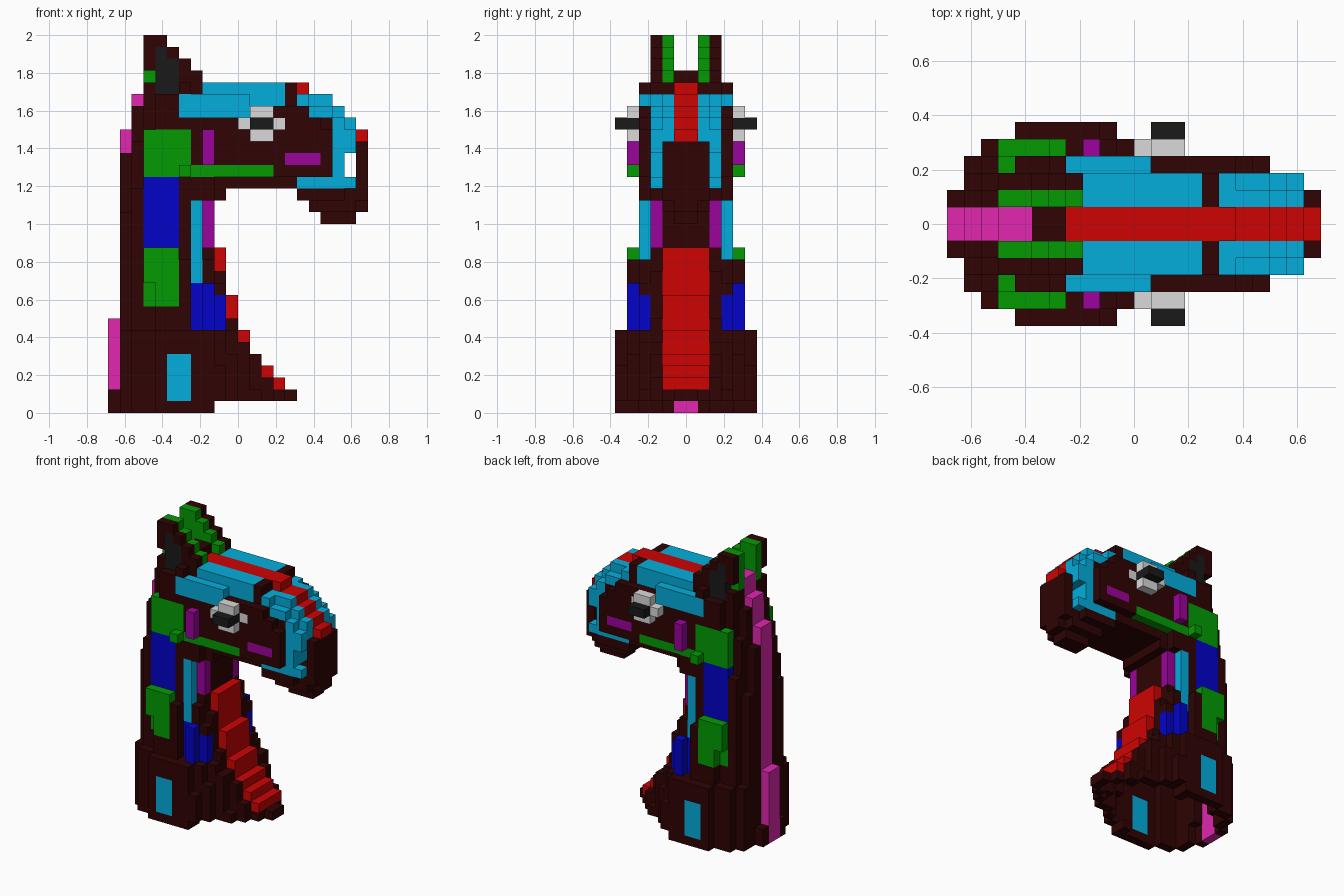
import bpy
import bmesh
from mathutils import Vector

cube = bpy.data.objects.get("Cube")
if cube:
    bpy.data.objects.remove(cube, do_unlink=True)

UNIT = 1 / 16      # edge of one block
cells = {}         # block position -> part name
part_colour = {}   # part name -> colour name

COLOURS = {
    "maroon": (.029, .001, .001), "red": (.62, .001, .001),
    "teal": (.001, .42, .72), "green": (.001, .33, .001),
    "blue": (.001, .001, .59), "purple": (.33, .001, .33),
    "pink": (.75, .02, .43), "grey": (.7, .7, .7),
    "charcoal": (.01, .01, .01),
}


def fill(part, colour, x, y, z):
    """Fill a block range, mirrored across the middle plane."""
    part_colour[part] = colour
    for i in range(*x):
        for j in range(*y):
            for k in range(*z):
                cells[i, j, k] = cells[i, -1 - j, k] = part


def layers(part, colour, z, rows):
    """Fill a cross-section given as (start, end) per row outward from the middle."""
    for j, x in enumerate(rows):
        fill(part, colour, x, (j, j + 1), z)


def clear(x, y, z):
    """Remove a block range, mirrored across the middle plane."""
    for i in range(*x):
        for j in range(*y):
            for k in range(*z):
                cells.pop((i, j, k), None)
                cells.pop((i, -1 - j, k), None)


def chest(k):
    """Front end of the chest at a height."""
    return max(6 - k, -1) if k < 6 else 1 if k == 6 else 0 if k < 10 else -1


# Flared base
layers("base", "maroon", (0, 1), [(-11, -2), (-11, -2), (-10, -2), (-10, -2), (-9, -2), (-7, -2)])
layers("base", "maroon", (1, 2), [(-11, 5), (-11, 4), (-10, 3), (-10, 2), (-9, 0), (-7, -1)])
for k in range(2, 7):
    front = chest(k)
    side = front - (k in (2, 3, 6))
    layers("base", "maroon", (k, k + 1),
           [(-10, front), (-10, front), (-10, side), (-10, min(side, 1)),
            (-9, 0 if k < 5 else -1), (-7, -1 if k < 4 else -2)])

# Neck
for k in range(7, 14):
    front = chest(k)
    side = front - (k in (8, 9, 12, 13))
    layers("neck", "maroon", (k, k + 1),
           [(-10, front), (-10, front), (-10, side),
            (-9, -1 if k < 11 else -2 if k < 13 else -3), (-8, -4 if k < 13 else -5)])
layers("neck", "maroon", (14, 18), [(-10, -2), (-10, -2), (-9, -2), (-9, -3)])
fill("neck", "maroon", (-10, -9), (2, 3), (14, 17))
layers("neck", "maroon", (18, 19), [(-10, -1), (-10, -1), (-9, -1), (-9, -2)])

# Chest steps
for k in range(2, 14):
    fill("chest_stripe", "red", (chest(k) - 1, chest(k)), (0, 2), (k, k + 1))

# Head
fill("head", "maroon", (-10, 8), (0, 2), (19, 22))
fill("head", "maroon", (-9, 8), (2, 3), (19, 23))
fill("head", "maroon", (-9, 8), (0, 2), (22, 26))
fill("head", "maroon", (-8, 8), (2, 3), (23, 25))
fill("head", "maroon", (-8, 7), (2, 3), (25, 26))
fill("head", "maroon", (-8, 5), (0, 3), (26, 27))
fill("head", "maroon", (-8, -2), (3, 4), (19, 20))
fill("head", "maroon", (-8, 8), (3, 4), (20, 24))
fill("head", "maroon", (-7, 7), (3, 4), (24, 25))
fill("head", "maroon", (-7, 6), (3, 4), (25, 26))
fill("head", "maroon", (-7, -4), (3, 4), (26, 27))
fill("head", "maroon", (-8, -3), (0, 3), (27, 28))
fill("head", "maroon", (-6, -4), (0, 1), (28, 29))
fill("head", "maroon", (-5, -4), (3, 4), (27, 28))

# Neck panels
fill("base_panel", "teal", (-6, -4), (5, 6), (1, 5))
fill("shoulder_panel", "blue", (-4, -2), (3, 4), (7, 11))
fill("shoulder_panel", "blue", (-2, -1), (3, 4), (7, 10))
fill("shoulder_panel", "blue", (-3, -2), (4, 5), (7, 11))
fill("lower_neck_panel", "green", (-8, -5), (4, 5), (11, 14))
fill("lower_neck_panel", "green", (-7, -5), (4, 5), (9, 11))
fill("lower_neck_panel", "green", (-8, -7), (3, 4), (9, 11))
clear((-8, -7), (4, 5), (7, 11))
fill("upper_neck_panel", "blue", (-8, -5), (3, 4), (14, 20))
fill("throat_strip", "teal", (-4, -3), (3, 4), (11, 18))
fill("throat_edge", "purple", (-3, -2), (2, 3), (14, 18))

# Brow and snout plates
fill("brow", "teal", (-5, 1), (3, 4), (25, 27))
fill("brow", "teal", (1, 4), (2, 3), (25, 27))
fill("brow", "teal", (-3, 4), (0, 3), (27, 28))
fill("bridle_band", "maroon", (4, 5), (0, 3), (26, 28))
fill("snout", "teal", (5, 8), (0, 2), (25, 27))
fill("snout", "teal", (5, 6), (2, 3), (25, 27))
fill("snout", "teal", (6, 8), (2, 3), (25, 26))
fill("snout", "teal", (8, 9), (0, 3), (20, 25))
fill("snout", "teal", (8, 9), (0, 2), (25, 26))
fill("snout", "teal", (9, 10), (0, 3), (22, 24))
fill("snout", "teal", (9, 10), (0, 2), (24, 25))
fill("lower_snout", "teal", (5, 10), (2, 3), (19, 20))
fill("chin", "maroon", (8, 11), (0, 2), (19, 20))
fill("chin", "maroon", (5, 9), (0, 3), (18, 19))
fill("chin", "maroon", (6, 11), (0, 2), (18, 19))
fill("chin", "maroon", (6, 10), (0, 2), (17, 18))
fill("chin", "maroon", (10, 11), (0, 1), (17, 18))
fill("chin", "maroon", (7, 10), (0, 1), (16, 17))
fill("nose", "maroon", (10, 11), (0, 2), (20, 23))

# Stripe stepping down the snout
for start, end, k in ((-4, 6, 27), (6, 8, 26), (8, 9, 25), (9, 10, 24), (10, 11, 23)):
    fill("face_stripe", "red", (start, end), (0, 1), (k, k + 1))

# Cheek details
fill("cheek_panel", "green", (-8, -4), (3, 4), (20, 24))
fill("cheek_panel", "green", (-5, -4), (4, 5), (20, 21))
fill("jaw_stripe", "green", (-4, 3), (3, 4), (20, 21))
fill("cheek_bar", "purple", (-3, -2), (4, 5), (21, 24))
fill("mouth", "purple", (4, 7), (3, 4), (21, 22))

# Eyes
fill("eye", "grey", (1, 3), (4, 5), (23, 26))
fill("eye", "grey", (0, 1), (4, 5), (24, 25))
fill("eye", "grey", (3, 4), (3, 4), (24, 25))
fill("pupil", "charcoal", (1, 3), (4, 6), (24, 25))

# Stepped ears
for i in range(-8, -3):
    top = min(32, 25 - i)
    fill("ear", "maroon", (i, i + 1), (2, 3), (27, top))
    fill("inner_ear", "green", (i, i + 1), (1, 2), (28, top))
fill("ear_patch", "charcoal", (-7, -6), (2, 3), (27, 31))
fill("ear_patch", "charcoal", (-6, -5), (2, 3), (27, 30))
clear((-8, -7), (2, 3), (28, 29))

# Mane down the back
fill("mane", "pink", (-11, -10), (0, 1), (0, 8))
fill("mane", "pink", (-10, -9), (0, 1), (8, 24))
fill("mane", "pink", (-9, -8), (0, 1), (22, 27))
fill("mane", "pink", (-8, -6), (0, 1), (26, 29))

# Hollow the base and open its front lip
STEPS = [Vector(s) for s in ((1, 0, 0), (-1, 0, 0), (0, 1, 0), (0, -1, 0), (0, 0, 1), (0, 0, -1))]


def neighbour(cell, step):
    return tuple(int(a + b) for a, b in zip(cell, step))


inside = [c for c in cells if c[2] < 13 and all(neighbour(c, s) in cells for s in STEPS[:5])]
for c in inside:
    del cells[c]
clear((-3, -2), (0, 4), (0, 1))

# Materials
materials = {}
for name, rgb in COLOURS.items():
    mat = bpy.data.materials.new(name)
    mat.use_nodes = True
    mat.diffuse_color = (*rgb, 1)
    shader = mat.node_tree.nodes["Principled BSDF"]
    shader.inputs["Base Color"].default_value = (*rgb, 1)
    shader.inputs["Roughness"].default_value = .8
    materials[name] = mat

# One mesh per part, made from the exposed block faces
for part, colour in part_colour.items():
    bm = bmesh.new()
    for cell in [c for c, p in cells.items() if p == part]:
        centre = Vector(cell) + Vector((.5, .5, .5))
        for step in STEPS:
            if neighbour(cell, step) in cells:
                continue
            u = Vector((step.y, step.z, step.x))
            v = step.cross(u)
            corners = [(a * u + b * v + step) / 2 + centre
                       for a, b in ((1, 1), (-1, 1), (-1, -1), (1, -1))]
            bm.faces.new([bm.verts.new(p * UNIT) for p in corners])
    bmesh.ops.remove_doubles(bm, verts=bm.verts, dist=UNIT / 100)
    mesh = bpy.data.meshes.new(part)
    bm.to_mesh(mesh)
    bm.free()
    mesh.materials.append(materials[colour])
    bpy.context.collection.objects.link(bpy.data.objects.new(part, mesh))
